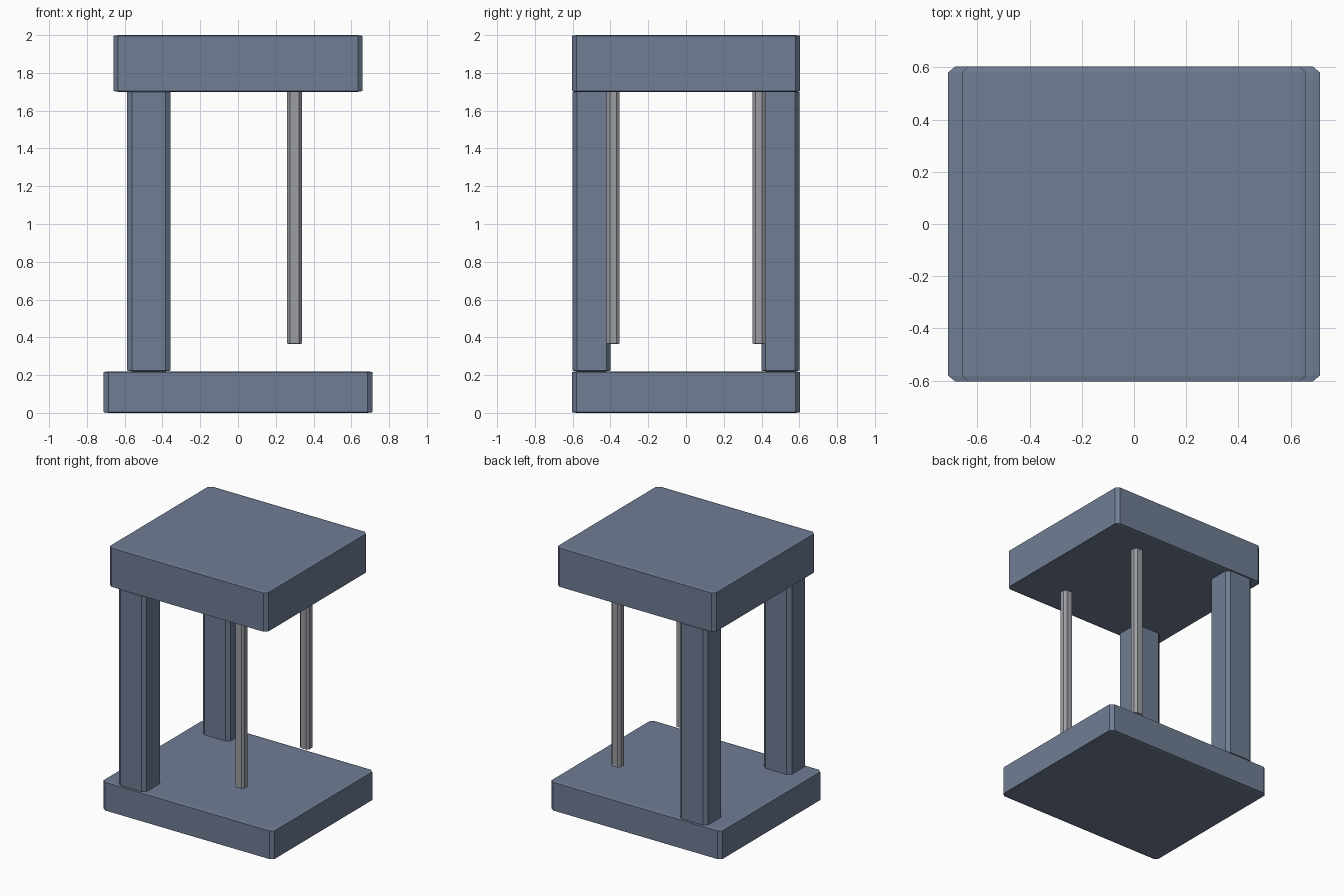
import bpy, bmesh
from itertools import product

if "Cube" in bpy.data.objects:
    bpy.data.objects.remove(bpy.data.objects["Cube"])


def material(name, color):
    m = bpy.data.materials.new(name)
    m.diffuse_color = color
    m.use_nodes = True
    m.node_tree.nodes["Principled BSDF"].inputs["Base Color"].default_value = m.diffuse_color
    return m


def chamfered_box(name, lo, hi, cut, mat, mirror_y=False):
    """Box between two corners, every edge cut by a per-axis chamfer."""
    bm = bmesh.new()
    mid = [(a + b) / 2 for a, b in zip(lo, hi)]
    half = [(b - a) / 2 for a, b in zip(lo, hi)]
    for signs in product((-1, 1), repeat=3):
        for full in range(3):
            bm.verts.new([mid[i] + signs[i] * (half[i] - (0 if i == full else cut[i]))
                          for i in range(3)])
    bmesh.ops.convex_hull(bm, input=bm.verts[:])
    bmesh.ops.dissolve_limit(bm, angle_limit=0.01, verts=bm.verts[:], edges=bm.edges[:])
    bmesh.ops.recalc_face_normals(bm, faces=bm.faces[:])
    mesh = bpy.data.meshes.new(name)
    bm.to_mesh(mesh)
    bm.free()
    mesh.materials.append(mat)
    obj = bpy.data.objects.new(name, mesh)
    bpy.context.collection.objects.link(obj)
    if mirror_y:
        mod = obj.modifiers.new("Mirror", 'MIRROR')
        mod.use_axis = (False, True, False)
    return obj


slate = material("slate", (0.16, 0.205, 0.295, 1))
steel = material("steel", (0.33, 0.34, 0.37, 1))

# Bottom and top slabs
chamfered_box("base_slab", (-0.713, -0.604, 0), (0.713, 0.604, 0.22), (0.028, 0.023, 0.004), slate)
chamfered_box("top_slab", (-0.66, -0.604, 1.70), (0.66, 0.604, 2.0), (0.026, 0.023, 0.004), slate)

# Pair of thick columns on the left
chamfered_box("columns", (-0.587, -0.60, 0.22), (-0.357, -0.40, 1.703), (0.027, 0.022, 0.004), slate, True)

# Pair of thin rods hanging from the top slab
chamfered_box("hanging_rods", (0.26, -0.421, 0.364), (0.338, -0.351, 1.703), (0.015, 0.018, 0.003), steel, True)
